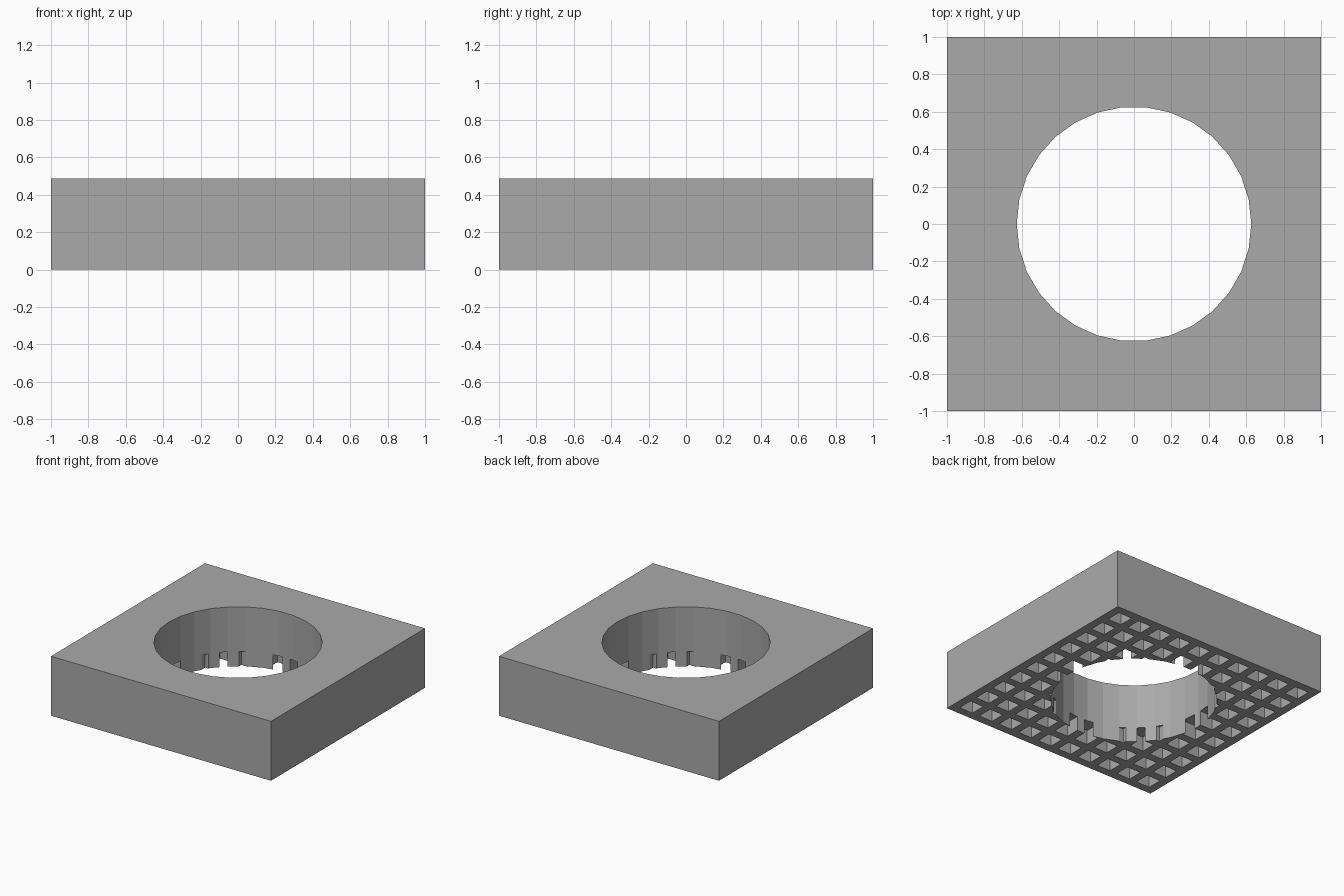
import bpy
import math

HEIGHT = 0.488
BORE_RADIUS = 0.627
COUNT = 10            # pockets per side
POCKET = 0.125        # pocket width
DEPTH = 0.12          # pocket depth
RIB = (2 - COUNT * POCKET) / (COUNT + 1)
PITCH = POCKET + RIB

if "Cube" in bpy.data.objects:
    bpy.data.objects.remove(bpy.data.objects["Cube"])

grey = bpy.data.materials.new("grey")
grey.use_nodes = True
colour = (0.4, 0.4, 0.4, 1)
grey.diffuse_color = colour
grey.node_tree.nodes["Principled BSDF"].inputs["Base Color"].default_value = colour


def box_mesh(name, boxes):
    """Make one object from (centre, size) boxes."""
    corners = [(x, y, z) for x in (-.5, .5) for y in (-.5, .5) for z in (-.5, .5)]
    quads = [(0, 1, 3, 2), (4, 6, 7, 5), (0, 4, 5, 1),
             (2, 3, 7, 6), (0, 2, 6, 4), (1, 5, 7, 3)]
    verts, faces = [], []
    for centre, size in boxes:
        start = len(verts)
        verts += [tuple(c + k * s for c, k, s in zip(centre, corner, size))
                  for corner in corners]
        faces += [tuple(start + i for i in quad) for quad in quads]
    mesh = bpy.data.meshes.new(name)
    mesh.from_pydata(verts, [], faces)
    mesh.materials.append(grey)
    obj = bpy.data.objects.new(name, mesh)
    bpy.context.collection.objects.link(obj)
    return obj


def cut(target, cutter):
    """Subtract the cutter, apply the result and remove the cutter."""
    cutter.hide_render = True
    mod = target.modifiers.new("cut", 'BOOLEAN')
    mod.operation = 'DIFFERENCE'
    mod.solver = 'EXACT'
    mod.object = cutter
    bpy.ops.object.select_all(action='DESELECT')
    bpy.context.view_layer.objects.active = target
    target.select_set(True)
    bpy.ops.object.modifier_apply(modifier=mod.name)
    bpy.data.objects.remove(cutter)


# Solid square block
block = box_mesh("block", [((0, 0, HEIGHT / 2), (2, 2, HEIGHT))])

# Grid of square pockets in the underside
steps = [(i - (COUNT - 1) / 2) * PITCH for i in range(COUNT)]
pockets = box_mesh("pocket_cutter",
                   [((x, y, 0), (POCKET, POCKET, 2 * DEPTH))
                    for x in steps for y in steps])
cut(block, pockets)

# Round bore through the middle, with a vertex on the x axis
bpy.ops.mesh.primitive_cylinder_add(vertices=30, radius=BORE_RADIUS, depth=2,
                                    rotation=(0, 0, math.pi / 2))
bore = bpy.context.object
bore.name = "bore_cutter"
bore.data.materials.append(grey)
cut(block, bore)
